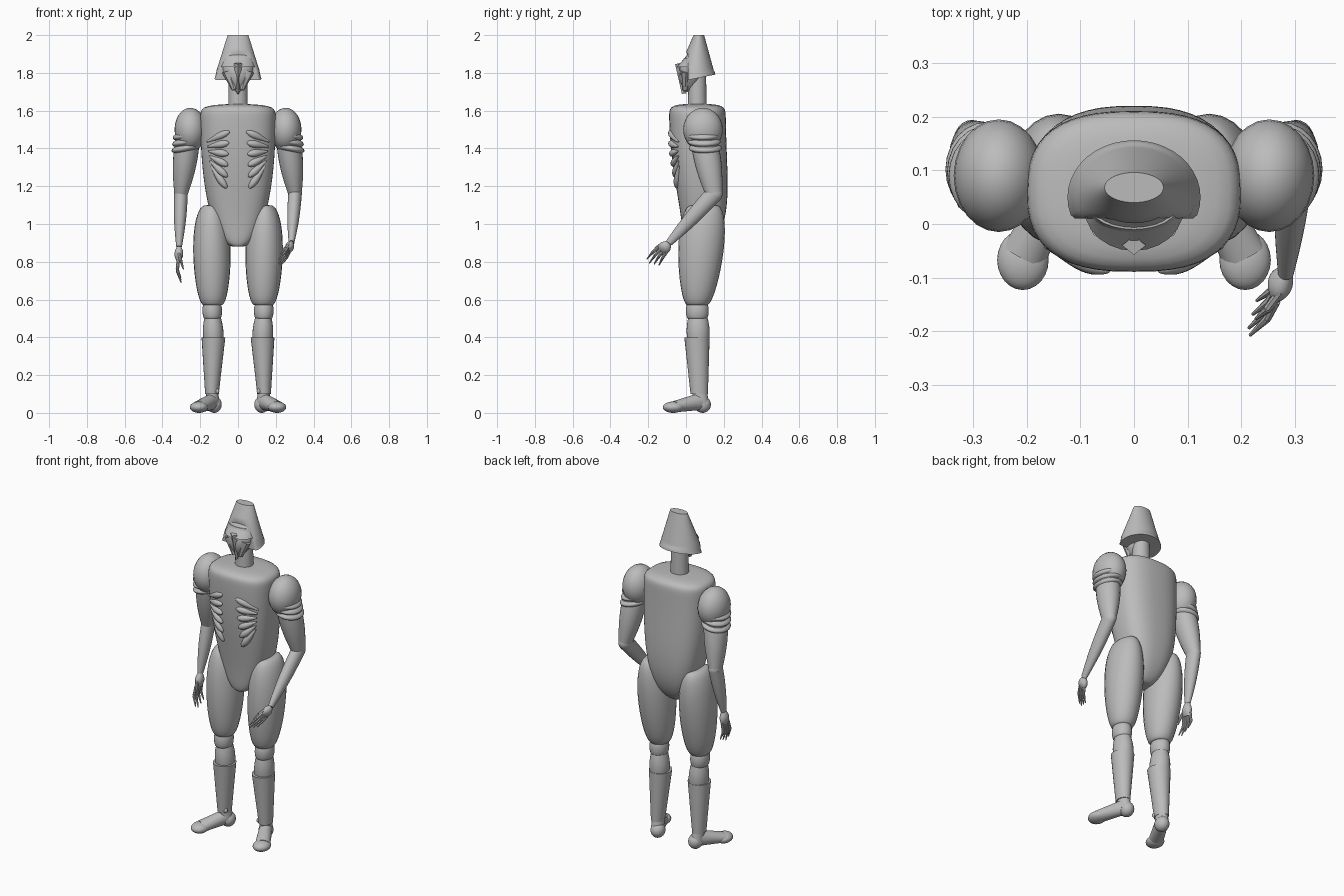
import bpy, bmesh, math
from mathutils import Vector, Euler

old = bpy.data.objects.get("Cube")
if old:
    bpy.data.objects.remove(old, do_unlink=True)

# One plain grey for the whole figure
shade = (0.5, 0.5, 0.5, 1)
grey = bpy.data.materials.new("plain_grey")
grey.use_nodes = True
grey.diffuse_color = shade
grey.node_tree.nodes["Principled BSDF"].inputs["Base Color"].default_value = shade

ACROSS, UP = Vector((1, 0, 0)), Vector((0, 0, 1))
SIDES = {"left": 1, "right": -1}


def finish(name, bm, side=1):
    """Turn a bmesh into a smooth object, mirrored to the right if asked."""
    for vert in bm.verts:
        vert.co.x *= side
    bmesh.ops.recalc_face_normals(bm, faces=bm.faces)
    mesh = bpy.data.meshes.new(name)
    bm.to_mesh(mesh)
    bm.free()
    mesh.materials.append(grey)
    mesh.shade_smooth()
    mesh.set_sharp_from_angle(angle=math.radians(40))
    part = bpy.data.objects.new(name, mesh)
    bpy.context.scene.collection.objects.link(part)
    return part


def loft(name, rings, side=1, axis=UP, across=ACROSS, sides=24, power=2):
    """Skin through (centre, width, depth) rings that lie square to the axis."""
    bm = bmesh.new()
    u = (across - axis * across.dot(axis)).normalized()
    v = axis.cross(u)
    loops = []
    for centre, width, depth in rings:
        loop = []
        for k in range(sides):
            angle = math.tau * k / sides
            c, s = [math.copysign(abs(w) ** (2 / power), w)
                    for w in (math.cos(angle), math.sin(angle))]
            loop.append(bm.verts.new(centre + u * c * width + v * s * depth))
        loops.append(loop)
    for low, high in zip(loops, loops[1:]):
        for k in range(sides):
            bm.faces.new((low[k - 1], low[k], high[k], high[k - 1]))
    bm.faces.new(loops[0])
    bm.faces.new(loops[-1])
    return finish(name, bm, side)


def limb(name, start, end, width, depth, side=1, bulge=0, skew=1, fullness=1,
         level=False, steps=16, **options):
    """Tapered member between two points, swelling by a sine rule on the way."""
    start, end = Vector(start), Vector(end)
    rings = []
    for i in range(steps + 1):
        t = (1 - math.cos(math.pi * i / steps)) / 2
        swell = bulge * max(0, math.sin(math.pi * t ** skew)) ** fullness
        rings.append((start.lerp(end, t), *(a + (b - a) * t + swell for a, b in (width, depth))))
    axis = UP if level else (end - start).normalized()
    return loft(name, rings, side, axis, **options)


def ball(name, centre, size, side=1, tilt=0):
    bm = bmesh.new()
    bmesh.ops.create_uvsphere(bm, u_segments=24, v_segments=14, radius=1)
    turn = Euler((0, tilt, 0)).to_matrix()
    for vert in bm.verts:
        vert.co = turn @ (vert.co * Vector(size)) + Vector(centre)
    return finish(name, bm, side)


# Torso: an egg-shaped pod with a rounded lower tip and square shoulders
def torso_ring(t):
    spread = math.sqrt(1 - (1 - t) ** 2.5) * math.sqrt(1 - t ** 60)
    sway = math.sin(math.pi * math.sqrt(t)) ** 2
    centre = Vector((0, 0.06 + 0.03 * sway, 0.88 + 0.755 * t))
    return centre, 0.02 + 0.18 * spread, 0.05 + 0.1 * spread


loft("torso", [torso_ring((1 - math.cos(math.pi * i / 40)) / 2) for i in range(41)],
     sides=48, power=2.6)
limb("neck", (0, 0.06, 1.6), (0, 0.06, 1.8), (0.052, 0.048), (0.05, 0.046), level=True)

# Helmet: a tapered cone, cut back at the front where the face shows
helmet = limb("helmet", (0, 0.05, 1.78), (0, 0.068, 2), (0.124, 0.055), (0.106, 0.028),
              level=True, sides=40)
for vert in helmet.data.vertices:
    if vert.co.z < 1.9:
        vert.co.y = max(vert.co.y, 0.01)
    if vert.co.z < 1.8:
        vert.co.z -= 0.2 * (0.1 - vert.co.y)

# Face mask with overhanging brow, nose ridge and cheek plates
limb("face", (0, 0.02, 1.7), (0, 0.03, 1.88), (0.012, 0.08), (0.025, 0.04), bulge=0.03, level=True)
limb("brow", (0, 0.03, 1.83), (0, 0.035, 1.9), (0.093, 0.07), (0.08, 0.024), level=True)
limb("nose_ridge", (0, -0.01, 1.69), (0, -0.04, 1.85), (0.006, 0.022), (0.012, 0.018), sides=4)
for word, side in SIDES.items():
    limb(word + "_cheek", (0.02, -0.005, 1.71), (0.05, 0, 1.81), (0.012, 0.036), (0.015, 0.03),
         side, sides=8)


# Fans of teardrop ribs that lie on the chest
def on_chest(x, z):
    return x, -0.09 + 1.8 * x * x + max(0, 1.4 - z) * 0.16, z


for word, side in SIDES.items():
    for i in range(6):
        limb(f"{word}_rib_{i + 1}", on_chest(0.165 - 0.004 * i, 1.435 - 0.025 * i),
             on_chest(0.045 + 0.003 * i, 1.49 - 0.06 * i), (0.004, 0.004), (0.004, 0.004),
             side, bulge=0.016, skew=1.6, fullness=0.7, across=UP, sides=12)

# Shoulders with layered bands, then upper arms, elbows and forearms
ELBOW = (0.302, 0.148, 1.16)
WRISTS = {"left": (0.283, -0.09, 0.9), "right": (0.312, 0.085, 0.88)}
for word, side in SIDES.items():
    ball(word + "_shoulder", (0.252, 0.09, 1.5), (0.084, 0.105, 0.115), side)
    for i in range(3):
        ball(f"{word}_shoulder_band_{i + 1}", (0.268 + 0.003 * i, 0.09 + 0.006 * i, 1.47 - 0.034 * i),
             (0.079, 0.088, 0.027), side, tilt=0.2)
    limb(word + "_upper_arm", (0.264, 0.09, 1.47), ELBOW, (0.064, 0.036), (0.07, 0.045), side,
         bulge=0.012)
    ball(word + "_elbow", ELBOW, (0.036, 0.046, 0.046), side)
    limb(word + "_forearm", ELBOW, WRISTS[word], (0.036, 0.015), (0.046, 0.019), side, bulge=0.006)


# Hands: palm, four two-jointed fingers and a thumb
def hand(word, palm, reach, spread, curl):
    side = SIDES[word]
    wrist, palm, reach, spread, curl = map(Vector, (WRISTS[word], palm, reach, spread, curl))
    limb(word + "_palm", wrist, palm + reach * 0.2, (0.012, 0.01), (0.015, 0.025), side, bulge=0.012)

    def digit(name, base, joint, tip):
        limb(name + "_base", base, joint, (0.009, 0.008), (0.009, 0.008), side, sides=8, steps=2)
        limb(name + "_tip", joint, tip, (0.008, 0.003), (0.008, 0.003), side, sides=8, steps=2)

    for i in range(4):
        fan = spread * (i - 1.5)
        base = palm + fan * 0.018 + reach * 0.1
        size = 1 - 0.1 * abs(i - 1)
        digit(f"{word}_finger_{i + 1}", base, base + reach * size / 2 + fan * 0.004 + curl / 2,
              base + reach * size + fan * 0.008 - curl / 3)
    base = wrist.lerp(palm, 0.6) - spread * 0.025
    digit(word + "_thumb", base, base + reach * 0.35 - spread * 0.015 - curl / 2,
          base + reach * 0.7 - spread * 0.012 - curl)


hand("left", (0.272, -0.118, 0.872), (-0.048, -0.06, -0.075), (0.1, 0.75, -0.5), (0.012, 0, 0.008))
hand("right", (0.316, 0.078, 0.825), (-0.008, -0.015, -0.125), (0, 1, 0), (0.02, 0, 0))

# Legs: thigh, knee, calf, boot, ankle with rivet, and turned-out foot
for word, side in SIDES.items():
    limb(word + "_thigh", (0.142, 0.095, 1.1), (0.134, 0.06, 0.57), (0.02, 0.046), (0.055, 0.05),
         side, bulge=0.068, skew=0.7, fullness=0.5, level=True, steps=24)
    limb(word + "_knee", (0.137, 0.06, 0.58), (0.136, 0.06, 0.5), (0.042, 0.042), (0.05, 0.05),
         side, bulge=0.01, fullness=0.5, level=True)
    limb(word + "_calf", (0.134, 0.063, 0.51), (0.13, 0.065, 0.37), (0.042, 0.05), (0.05, 0.055),
         side, bulge=0.008, level=True)
    limb(word + "_boot", (0.13, 0.058, 0.4), (0.138, 0.07, 0.1), (0.063, 0.036), (0.067, 0.046),
         side, level=True)
    limb(word + "_ankle", (0.138, 0.07, 0.13), (0.132, 0.08, 0.04), (0.03, 0.037), (0.038, 0.044),
         side, level=True)
    ball(word + "_ankle_rivet", (0.11, 0.04, 0.115), (0.011, 0.011, 0.014), side)
    ball(word + "_heel", (0.126, 0.088, 0.044), (0.04, 0.044, 0.044), side)
    limb(word + "_instep", (0.135, 0.075, 0.06), (0.206, -0.06, 0.033), (0.036, 0.042),
         (0.045, 0.03), side)
    ball(word + "_toe", (0.207, -0.067, 0.03), (0.048, 0.056, 0.03), side)
